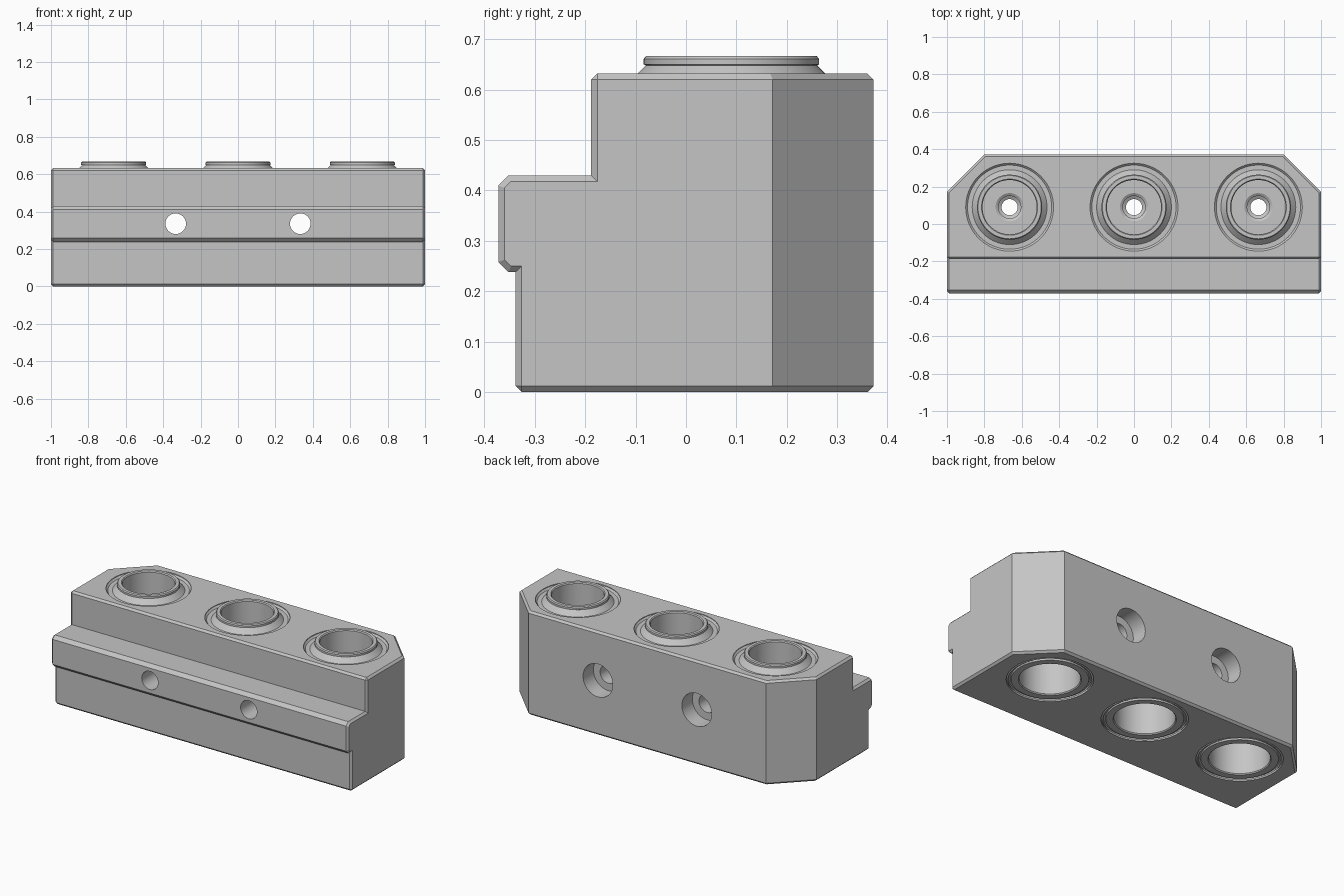
import bpy, bmesh, math
from mathutils import Vector, Matrix

if "Cube" in bpy.data.objects:
    bpy.data.objects.remove(bpy.data.objects["Cube"], do_unlink=True)

TOP, BACK, CHAMFER = 0.632, 0.372, 0.012
BORE_X, BORE_Y, BORE_R = (-0.665, 0, 0.665), 0.09, 0.235
BOLT_X, BOLT_Z = (-0.333, 0.333), 0.335

steel = bpy.data.materials.new("grey steel")
steel.use_nodes = True
steel.diffuse_color = (0.56, 0.56, 0.56, 1)
steel.node_tree.nodes["Principled BSDF"].inputs["Base Color"].default_value = (0.56, 0.56, 0.56, 1)


def make_object(name, bm):
    bmesh.ops.recalc_face_normals(bm, faces=bm.faces)
    mesh = bpy.data.meshes.new(name)
    bm.to_mesh(mesh)
    bm.free()
    mesh.materials.append(steel)
    obj = bpy.data.objects.new(name, mesh)
    bpy.context.collection.objects.link(obj)
    return obj


def activate(obj):
    bpy.ops.object.select_all(action='DESELECT')
    obj.select_set(True)
    bpy.context.view_layer.objects.active = obj


def smooth(obj):
    activate(obj)
    bpy.ops.object.shade_smooth_by_angle(angle=math.radians(25))


def lathe(name, profile, location):
    """Spin a closed (radius, z) outline around the vertical axis."""
    bm = bmesh.new()
    verts = [bm.verts.new((r, 0, z)) for r, z in profile]
    edges = [bm.edges.new((a, b)) for a, b in zip(verts, verts[1:] + verts[:1])]
    bmesh.ops.spin(bm, geom=verts + edges, cent=(0, 0, 0), axis=(0, 0, 1),
                   angle=math.tau, steps=64)
    bmesh.ops.remove_doubles(bm, verts=bm.verts, dist=0.0001)
    obj = make_object(name, bm)
    obj.location = location
    return obj


def drill(target, radius, start, end):
    """Cut a round hole between two points."""
    start, end = Vector(start), Vector(end)
    axis = end - start
    turn = axis.to_track_quat('Z', 'Y').to_matrix().to_4x4()
    bm = bmesh.new()
    bmesh.ops.create_cone(bm, cap_ends=True, segments=64, radius1=radius, radius2=radius,
                          depth=axis.length,
                          matrix=Matrix.Translation((start + end) / 2) @ turn)
    cutter = make_object("hole_cutter", bm)
    cutter.hide_render = True
    activate(target)
    mod = target.modifiers.new("hole", 'BOOLEAN')
    mod.object, mod.operation, mod.solver = cutter, 'DIFFERENCE', 'EXACT'
    bpy.ops.object.modifier_apply(modifier=mod.name)
    bpy.data.objects.remove(cutter, do_unlink=True)


# Stepped block: side outline (y, z) with a chamfered rail on the front
outline = [(-0.338, 0), (-0.338, 0.238), (-0.352, 0.238), (-BACK, 0.258), (-BACK, 0.41),
           (-0.352, 0.43), (-0.188, 0.43), (-0.188, TOP), (BACK, TOP), (BACK, 0)]
bm = bmesh.new()
side = bm.faces.new([bm.verts.new((-1, y, z)) for y, z in outline])
extruded = bmesh.ops.extrude_face_region(bm, geom=[side])["geom"]
bmesh.ops.translate(bm, vec=(2, 0, 0),
                    verts=[g for g in extruded if isinstance(g, bmesh.types.BMVert)])
bmesh.ops.recalc_face_normals(bm, faces=bm.faces)

# Slanted back corners
for s in (-1, 1):
    cut = bmesh.ops.bisect_plane(bm, geom=bm.verts[:] + bm.edges[:] + bm.faces[:],
                                 plane_co=(s, 0.172, 0), plane_no=(s, 1, 0), clear_outer=True)
    rim = [g for g in cut["geom_cut"] if isinstance(g, bmesh.types.BMEdge)]
    bmesh.ops.edgeloop_fill(bm, edges=rim)


def gets_chamfer(edge):
    a, b = (v.co for v in edge.verts)
    flat = any(abs(a.z - h) < 0.001 and abs(b.z - h) < 0.001 for h in (0, TOP))
    end = abs(a.x) > 0.999 and abs(a.x - b.x) < 0.001
    back_corner = a.y > 0.1 and b.y > 0.1 and abs(a.z - b.z) > 0.1
    return flat or (end and not back_corner)


bmesh.ops.bevel(bm, geom=[e for e in bm.edges if gets_chamfer(e)], offset=CHAMFER,
                offset_type='OFFSET', segments=1, affect='EDGES', clamp_overlap=False)
block = make_object("block", bm)

# Vertical bores and counterbored bolt holes
for x in BORE_X:
    drill(block, BORE_R, (x, BORE_Y, -0.1), (x, BORE_Y, 0.8))
for x in BOLT_X:
    drill(block, 0.055, (x, -0.6, BOLT_Z), (x, 0.6, BOLT_Z))
    drill(block, 0.1, (x, BACK - 0.1, BOLT_Z), (x, 0.6, BOLT_Z))
smooth(block)

# Bushings: hollow above and below a pierced web, raised collar on top
bushing = [(BORE_R, 0.01), (0.225, 0), (0.222, 0.008), (0.212, 0.008), (0.209, 0),
           (0.17, 0), (0.165, 0.006), (0.165, 0.3), (0.043, 0.3), (0.043, 0.36),
           (0.06, 0.37), (0.06, 0.39), (0.075, 0.4), (0.145, 0.4), (0.145, 0.661),
           (0.15, 0.667), (0.169, 0.667), (0.174, 0.661), (0.174, 0.65), (0.17, 0.648),
           (0.2, 0.618), (0.225, 0.618), (BORE_R, 0.628)]
for name, x in zip(("right", "middle", "left"), BORE_X):
    smooth(lathe(name + "_bushing", bushing, (x, BORE_Y, 0)))
